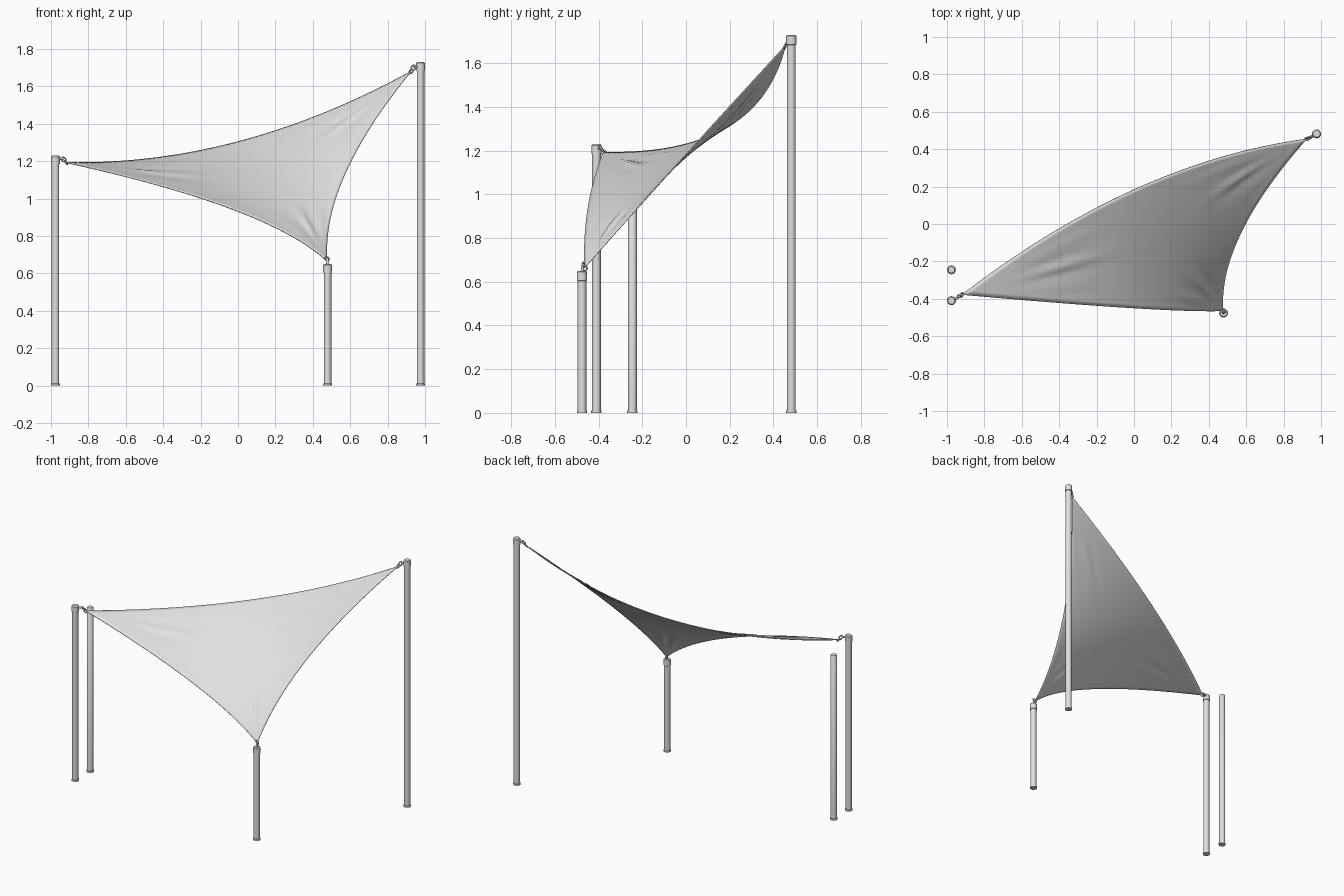
import bpy, bmesh, math
from mathutils import Vector

if "Cube" in bpy.data.objects:
    bpy.data.objects.remove(bpy.data.objects["Cube"])

grey = bpy.data.materials.new("pale grey")
grey.diffuse_color = (0.75, 0.75, 0.75, 1)
grey.use_nodes = True
grey.node_tree.nodes["Principled BSDF"].inputs["Base Color"].default_value = grey.diffuse_color


def make(name, bm, angle=40):
    bmesh.ops.recalc_face_normals(bm, faces=bm.faces)
    me = bpy.data.meshes.new(name)
    bm.to_mesh(me)
    bm.free()
    me.materials.append(grey)
    ob = bpy.data.objects.new(name, me)
    bpy.context.collection.objects.link(ob)
    bpy.ops.object.select_all(action='DESELECT')
    ob.select_set(True)
    bpy.context.view_layer.objects.active = ob
    bpy.ops.object.shade_smooth_by_angle(angle=math.radians(angle))
    return ob


def lathe(bm, x, y, profile, n=24):
    # closed turned solid from (radius, height) pairs
    rings = [[bm.verts.new((x + r * math.cos(2 * math.pi * i / n),
                            y + r * math.sin(2 * math.pi * i / n), z))
              for i in range(n)] for r, z in profile]
    for a, b in zip(rings, rings[1:]):
        for i in range(n):
            j = (i + 1) % n
            bm.faces.new((a[i], a[j], b[j], b[i]))
    bm.faces.new(rings[0][::-1])
    bm.faces.new(rings[-1])


def post(name, x, y, h, cap=True):
    bm = bmesh.new()
    r = 0.020
    prof = [(0.024, 0), (0.024, 0.010), (r, 0.012)]
    if cap:
        prof += [(r, h - 0.046), (0.0235, h - 0.044), (0.0235, h - 0.006), (0.018, h)]
    else:
        prof += [(r, h - 0.004), (0.017, h)]
    lathe(bm, x, y, prof)
    make(name, bm)


def rod(name, pts, r, cyclic=False):
    # round bar along a path
    cu = bpy.data.curves.new(name, 'CURVE')
    cu.dimensions = '3D'
    cu.bevel_depth = r
    cu.bevel_resolution = 2
    cu.use_fill_caps = True
    sp = cu.splines.new('POLY')
    sp.points.add(len(pts) - 1)
    for p, q in zip(sp.points, pts):
        p.co = (*q, 1)
    sp.use_cyclic_u = cyclic
    sp.use_smooth = True
    cu.materials.append(grey)
    ob = bpy.data.objects.new(name, cu)
    bpy.context.collection.objects.link(ob)


def link(name, a, b, width, r, side):
    # elongated ring between two points
    a, b = Vector(a), Vector(b)
    d = b - a
    s = d.normalized().cross(Vector(side)).normalized() * width
    c = (a + b) / 2
    rod(name, [c + d / 2 * math.cos(t) + s * math.sin(t)
               for t in [2 * math.pi * i / 16 for i in range(16)]], r, True)


# posts
post("left_post", -0.976, -0.41, 1.23)
post("spare_left_post", -0.976, -0.245, 1.155, False)
post("low_front_post", 0.479, -0.476, 0.65)
post("tall_back_post", 0.976, 0.482, 1.73)

# sail: curved triangle from three corners and three edge controls
A, B, C = Vector((-0.92, -0.378, 1.193)), Vector((0.925, 0.455, 1.68)), Vector((0.476, -0.464, 0.665))
AB, AC, BC = Vector((0, 0.33, 1.173)), Vector((0.17, -0.475, 0.955)), Vector((0.45, -0.08, 1.10))
face_dir = (C - A).cross(B - A).normalized()


def fold(w, p, q):
    # fine tension folds fanning out from one corner
    s = p / (p + q) if p + q > 0 else 0.5
    reach = math.exp(-((w - 0.73) / 0.11) ** 2)
    return 0.005 * reach * math.sin(math.pi * s) ** 2 * (math.sin(24 * s + 3 * w) + 0.5 * math.sin(41 * s))


N = 60
bm = bmesh.new()
grid = {}
for i in range(N + 1):
    for j in range(N + 1 - i):
        u, v = i / N, j / N
        w = max(0.0, 1 - u - v)
        p = A * u * u + B * v * v + C * w * w + 2 * (AB * u * v + AC * u * w + BC * v * w)
        p += face_dir * (fold(u, v, w) + fold(v, u, w) + fold(w, u, v))
        grid[i, j] = bm.verts.new(p)
for i in range(N):
    for j in range(N - i):
        bm.faces.new((grid[i, j], grid[i + 1, j], grid[i, j + 1]))
        if i + j < N - 1:
            bm.faces.new((grid[i + 1, j], grid[i + 1, j + 1], grid[i, j + 1]))
sail = make("shade_sail", bm, 60)
mod = sail.modifiers.new("thickness", 'SOLIDIFY')
mod.thickness = 0.005
mod.offset = 0

# fittings: eye arm, shackle and corner ring at each tied post
for name, top, eye, corner in (
        ("left", (-0.976, -0.41, 1.212), (-0.935, -0.388, 1.214), A),
        ("back", (0.976, 0.482, 1.705), (0.942, 0.464, 1.705), B),
        ("front", (0.479, -0.476, 0.645), (0.477, -0.470, 0.682), C)):
    top, eye = Vector(top), Vector(eye)
    rod(name + "_eye_arm", [top, eye], 0.007)
    tip = corner + (corner - eye).normalized() * 0.014
    mid = (eye + tip) / 2
    link(name + "_shackle", eye + (eye - tip) * 0.2, mid, 0.011, 0.004, (0.3, 0.9, 0.2))
    link(name + "_corner_ring", mid + (eye - tip) * 0.15, tip, 0.010, 0.004, (0.2, -0.3, 0.9))
